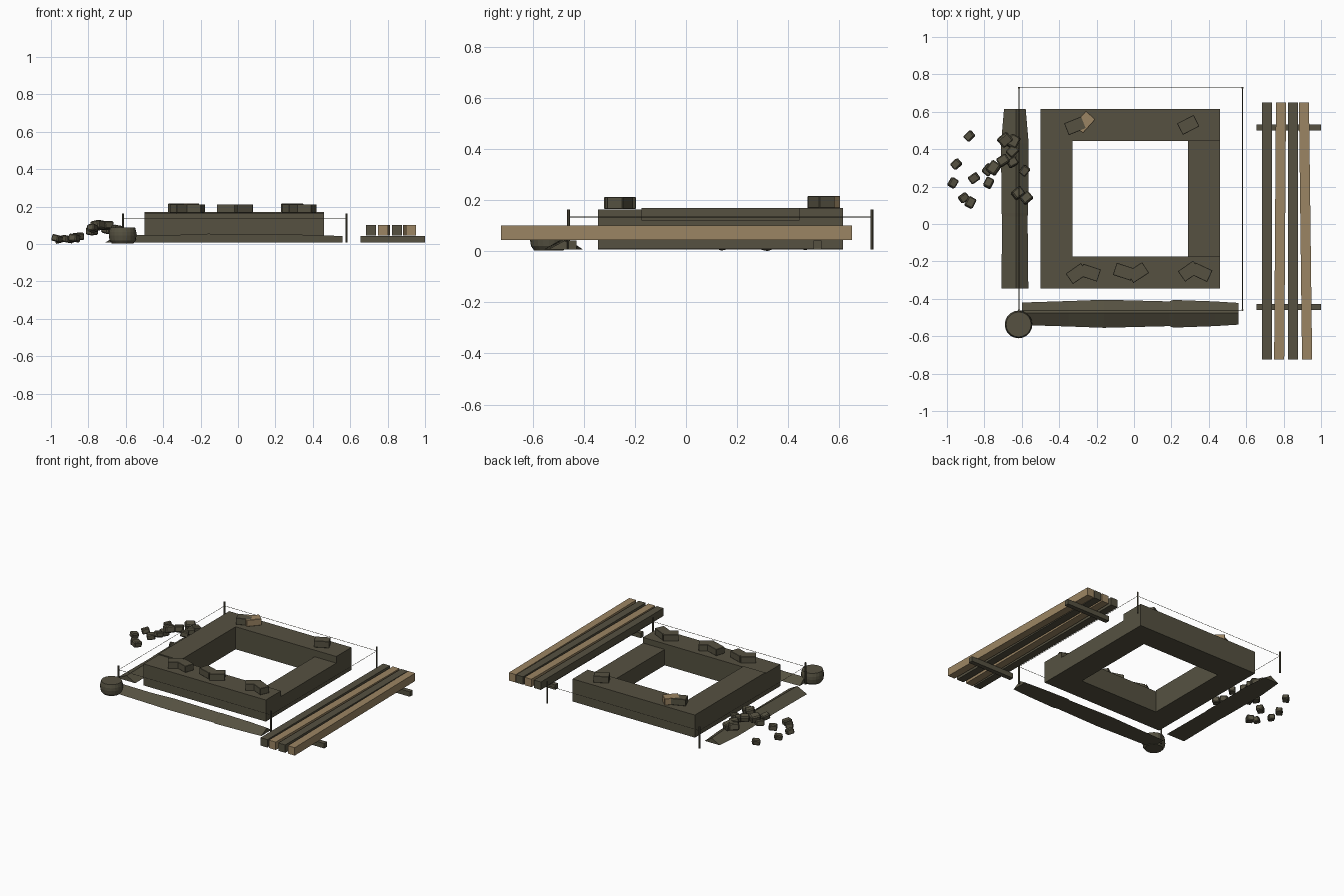
import bpy, bmesh, math, random
from mathutils import Matrix, Vector

if "Cube" in bpy.data.objects:
    bpy.data.objects.remove(bpy.data.objects["Cube"])

random.seed(4)


def material(name, color):
    m = bpy.data.materials.new(name)
    m.diffuse_color = (*color, 1)
    m.use_nodes = True
    m.node_tree.nodes["Principled BSDF"].inputs["Base Color"].default_value = m.diffuse_color
    return m


STONE = material("dull olive stone", (0.092, 0.083, 0.053))
TIMBER = material("fresh tan timber", (0.33, 0.235, 0.125))


def finish(name, bm, mat):
    bmesh.ops.recalc_face_normals(bm, faces=bm.faces[:])
    me = bpy.data.meshes.new(name)
    bm.to_mesh(me)
    bm.free()
    me.materials.append(mat)
    ob = bpy.data.objects.new(name, me)
    bpy.context.collection.objects.link(ob)
    return ob


def box(name, center, size, mat=STONE, rot=(0, 0, 0), bevel=0):
    bm = bmesh.new()
    bmesh.ops.create_cube(bm, size=1)
    bmesh.ops.scale(bm, vec=size, verts=bm.verts[:])
    if bevel:
        bmesh.ops.bevel(bm, geom=bm.edges[:], offset=bevel, segments=1, affect='EDGES')
    ob = finish(name, bm, mat)
    ob.location, ob.rotation_euler = center, rot
    return ob


def span(name, x0, x1, y0, y1, z0, z1, mat=STONE):
    return box(name, ((x0 + x1) / 2, (y0 + y1) / 2, (z0 + z1) / 2),
               (x1 - x0, y1 - y0, z1 - z0), mat)


def rod(name, a, b, r, sides=6):
    a, b = Vector(a), Vector(b)
    bm = bmesh.new()
    bmesh.ops.create_cone(bm, cap_ends=True, segments=sides, radius1=r, radius2=r,
                          depth=(b - a).length)
    ob = finish(name, bm, STONE)
    ob.location = (a + b) / 2
    ob.rotation_euler = (b - a).to_track_quat('Z', 'Y').to_euler()
    return ob


# foundation walls
span("front_wall", -0.50, 0.46, -0.345, -0.175, 0.01, 0.163)
span("back_wall", -0.50, 0.46, 0.445, 0.615, 0.01, 0.17)
span("left_wall", -0.50, -0.33, -0.175, 0.445, 0.01, 0.17)
span("right_wall", 0.29, 0.46, -0.175, 0.445, 0.01, 0.123)

# loose bricks on the walls: x, y, turn in degrees, colour
bricks = [(-0.305, -0.265, 35, STONE), (-0.235, -0.26, -18, STONE),
          (-0.055, -0.255, -18, STONE), (0.02, -0.26, 33, STONE),
          (0.295, -0.252, 35, STONE), (0.36, -0.258, -25, STONE),
          (-0.315, 0.525, 22, STONE), (-0.265, 0.545, 48, TIMBER),
          (0.29, 0.53, 27, STONE)]
for x, y, turn, mat in bricks:
    z = 0.189 if y < 0 else 0.193
    box("loose_brick", (x, y, z), (0.10, 0.068, 0.046), mat,
        (0, 0, math.radians(turn)), 0.002)


# earth banks: triangular ridge through stations (distance, half width, height)
def bank(name, stations, across, along_x):
    bm = bmesh.new()
    rings = []
    for d, w, h in stations:
        ring = []
        for side, z in ((-w, 0.008), (0.005, h), (w, 0.008)):
            p = (d, across + side, z) if along_x else (across + side, d, z)
            ring.append(bm.verts.new(p))
        rings.append(ring)
    for a, b in zip(rings, rings[1:]):
        for i in range(3):
            j = (i + 1) % 3
            bm.faces.new((a[i], a[j], b[j], b[i]))
    bm.faces.new(rings[0])
    bm.faces.new(rings[-1])
    finish(name, bm, STONE)


bank("front_bank", [(-0.60, 0.06, 0.05), (-0.35, 0.068, 0.048), (-0.16, 0.075, 0.055),
                    (0.19, 0.066, 0.05), (0.21, 0.074, 0.052), (0.43, 0.066, 0.048),
                    (0.56, 0.058, 0.042)], -0.48, True)
bank("left_bank", [(-0.345, 0.072, 0.045), (0.04, 0.068, 0.05), (0.06, 0.071, 0.05),
                   (0.43, 0.074, 0.052), (0.615, 0.058, 0.042)], -0.637, False)

# corner stakes and string lines
corners = [(-0.615, -0.46), (0.58, -0.46), (0.58, 0.728), (-0.615, 0.728)]
for i, (x, y) in enumerate(corners):
    rod("stake", (x, y, 0.008), (x, y, 0.163), 0.006)
    nx, ny = corners[(i + 1) % 4]
    rod("string_line", (x, y, 0.134), (nx, ny, 0.134), 0.0015, 4)

# tub: lathed bulging profile
bm = bmesh.new()
N = 20
rings = []
for r, z in ((0.058, 0.004), (0.070, 0.02), (0.074, 0.045), (0.073, 0.065), (0.067, 0.088)):
    rings.append([bm.verts.new((r * math.cos(k * math.tau / N), r * math.sin(k * math.tau / N), z))
                  for k in range(N)])
for a, b in zip(rings, rings[1:]):
    for k in range(N):
        j = (k + 1) % N
        bm.faces.new((a[k], a[j], b[j], b[k]))
bm.faces.new(rings[0])
bm.faces.new(rings[-1])
finish("tub", bm, STONE).location = (-0.617, -0.537, 0)

# timber stack on two bearers
for y in (-0.445, 0.515):
    span("bearer", 0.655, 1.0, y - 0.016, y + 0.016, 0.008, 0.043)
for i, (x, turn) in enumerate([(0.711, 0), (0.781, -0.4), (0.851, 0), (0.917, 0.7)]):
    box("plank", (x, -0.037, 0.073), (0.054, 1.375, 0.056), TIMBER if i % 2 else STONE,
        (0, 0, math.radians(turn)))

# rubble heap: x, y, height of centre
rubble = [(-0.88, 0.47, .028), (-0.95, 0.32, .025), (-0.968, 0.22, .03), (-0.855, 0.245, .04),
          (-0.777, 0.22, .085), (-0.91, 0.14, .026), (-0.875, 0.115, .032), (-0.75, 0.30, .10),
          (-0.70, 0.34, .10), (-0.69, 0.45, .08), (-0.645, 0.44, .07), (-0.65, 0.39, .075),
          (-0.65, 0.33, .08), (-0.585, 0.285, .06), (-0.62, 0.165, .06), (-0.575, 0.14, .045),
          (-0.78, 0.29, .07)]
for x, y, z in rubble:
    s = random.uniform(0.042, 0.058) if z > 0.03 else 0.042
    box("rubble_stone", (x, y, z), (s * 1.2, s, s * 0.85), STONE,
        (random.uniform(-0.25, 0.25), random.uniform(-0.25, 0.25), random.uniform(0.5, 1.2)), s * 0.13)
